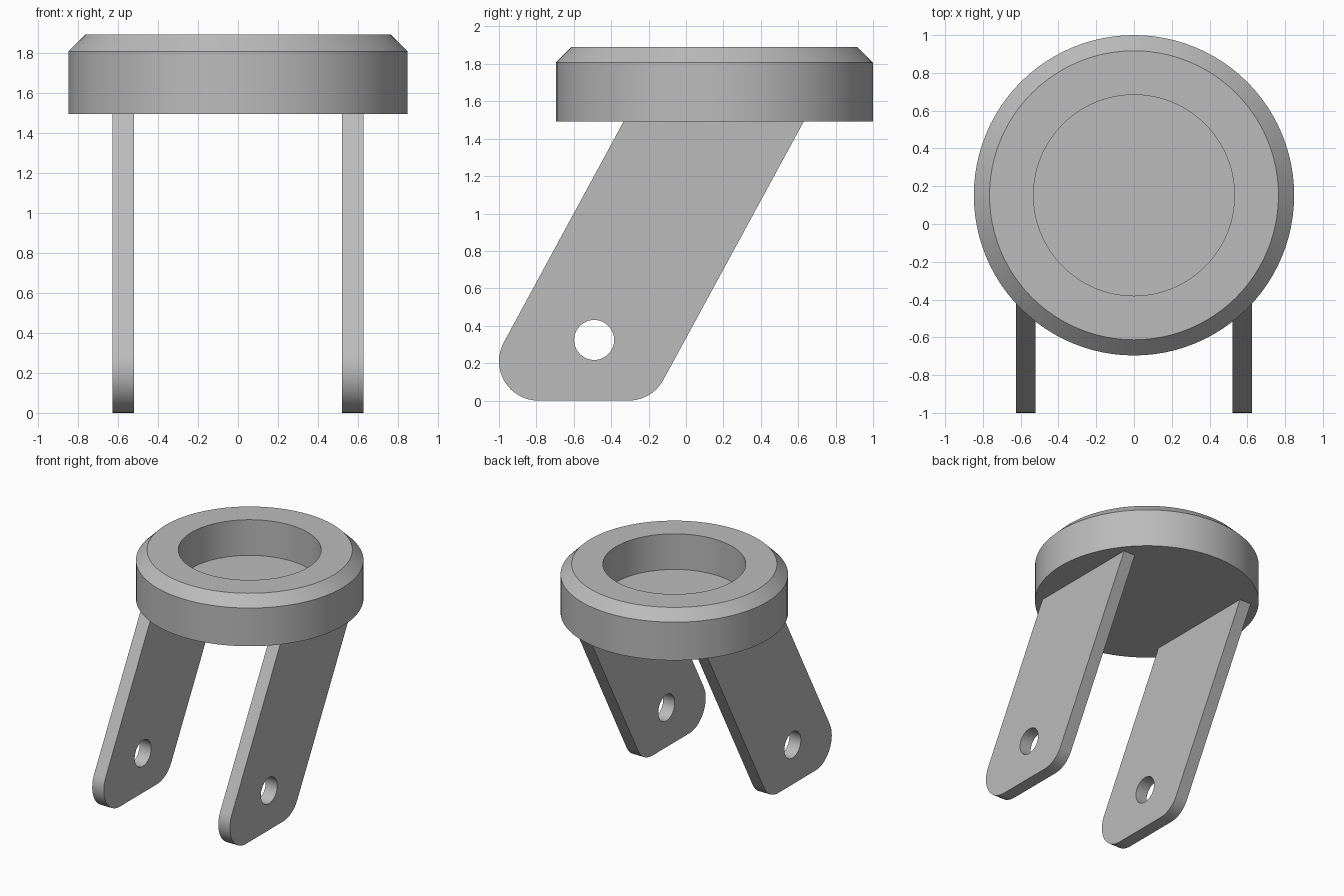
import bpy
import bmesh
from math import cos, sin, radians, pi
from mathutils import Vector, Matrix

cube = bpy.data.objects.get("Cube")
if cube:
    bpy.data.objects.remove(cube, do_unlink=True)

# Single grey material
grey = bpy.data.materials.new("plain_grey")
grey.use_nodes = True
colour = (0.5, 0.5, 0.5, 1)
grey.diffuse_color = colour
grey.node_tree.nodes["Principled BSDF"].inputs["Base Color"].default_value = colour


def finish(bm, name):
    """Turn a bmesh into a named object, smooth with sharp edges kept."""
    bmesh.ops.recalc_face_normals(bm, faces=bm.faces)
    mesh = bpy.data.meshes.new(name)
    bm.to_mesh(mesh)
    bm.free()
    mesh.materials.append(grey)
    obj = bpy.data.objects.new(name, mesh)
    bpy.context.collection.objects.link(obj)
    bpy.ops.object.select_all(action="DESELECT")
    obj.select_set(True)
    bpy.context.view_layer.objects.active = obj
    bpy.ops.object.shade_smooth_by_angle(angle=radians(30))
    return obj


def arc(cy, cz, radius, start, end, steps):
    """Points on an arc in the y-z plane, angles in degrees."""
    angles = [radians(start + (end - start) * i / steps) for i in range(steps + 1)]
    return [(cy + radius * cos(a), cz + radius * sin(a)) for a in angles]


def add_loop(bm, points, x):
    verts = [bm.verts.new((x, y, z)) for y, z in points]
    return [bm.edges.new((v, verts[i - 1])) for i, v in enumerate(verts)]


# Round cup: chamfered rim and blind pocket, turned about its axis
BASE, TOP, FLOOR = 1.493, 1.89, 1.597
RADIUS, CHAMFER, POCKET, CENTRE_Y = 0.848, 0.083, 0.532, 0.152
profile = [(0, BASE), (RADIUS, BASE), (RADIUS, TOP - CHAMFER),
           (RADIUS - CHAMFER, TOP), (POCKET, TOP), (POCKET, FLOOR), (0, FLOOR)]
bm = bmesh.new()
verts = [bm.verts.new((r, 0, z)) for r, z in profile]
edges = [bm.edges.new(pair) for pair in zip(verts, verts[1:])]
bmesh.ops.spin(bm, geom=verts + edges, cent=(0, 0, 0), axis=(0, 0, 1),
               angle=2 * pi, steps=96)
bmesh.ops.remove_doubles(bm, verts=bm.verts, dist=0.0005)
bmesh.ops.transform(bm, matrix=Matrix.Translation((0, CENTRE_Y, 0)), verts=bm.verts)
finish(bm, "round_cup")

# Slanted legs: rounded foot, pin hole, top meeting the underside of the cup
SLANT, FOOT_R, INNER, THICK = 61.3, 0.21, 0.521, 0.105
outline = ([(0.63, BASE), (-0.333, BASE)]
           + arc(-0.79, FOOT_R, FOOT_R, 90 + SLANT, 270, 16)
           + arc(-0.306, FOOT_R, FOOT_R, -90, SLANT - 90, 10))
hole = arc(-0.491, 0.324, 0.107, 0, 360, 48)[:-1]
for side, name in ((1, "left_leg"), (-1, "right_leg")):
    bm = bmesh.new()
    x = side * INNER
    rim = add_loop(bm, outline, x) + add_loop(bm, hole, x)
    bmesh.ops.triangle_fill(bm, use_beauty=True, edges=rim, normal=(1, 0, 0))
    plate = bmesh.ops.extrude_face_region(bm, geom=bm.faces[:], use_keep_orig=True)
    moved = [g for g in plate["geom"] if isinstance(g, bmesh.types.BMVert)]
    bmesh.ops.translate(bm, verts=moved, vec=Vector((side * THICK, 0, 0)))
    finish(bm, name)
